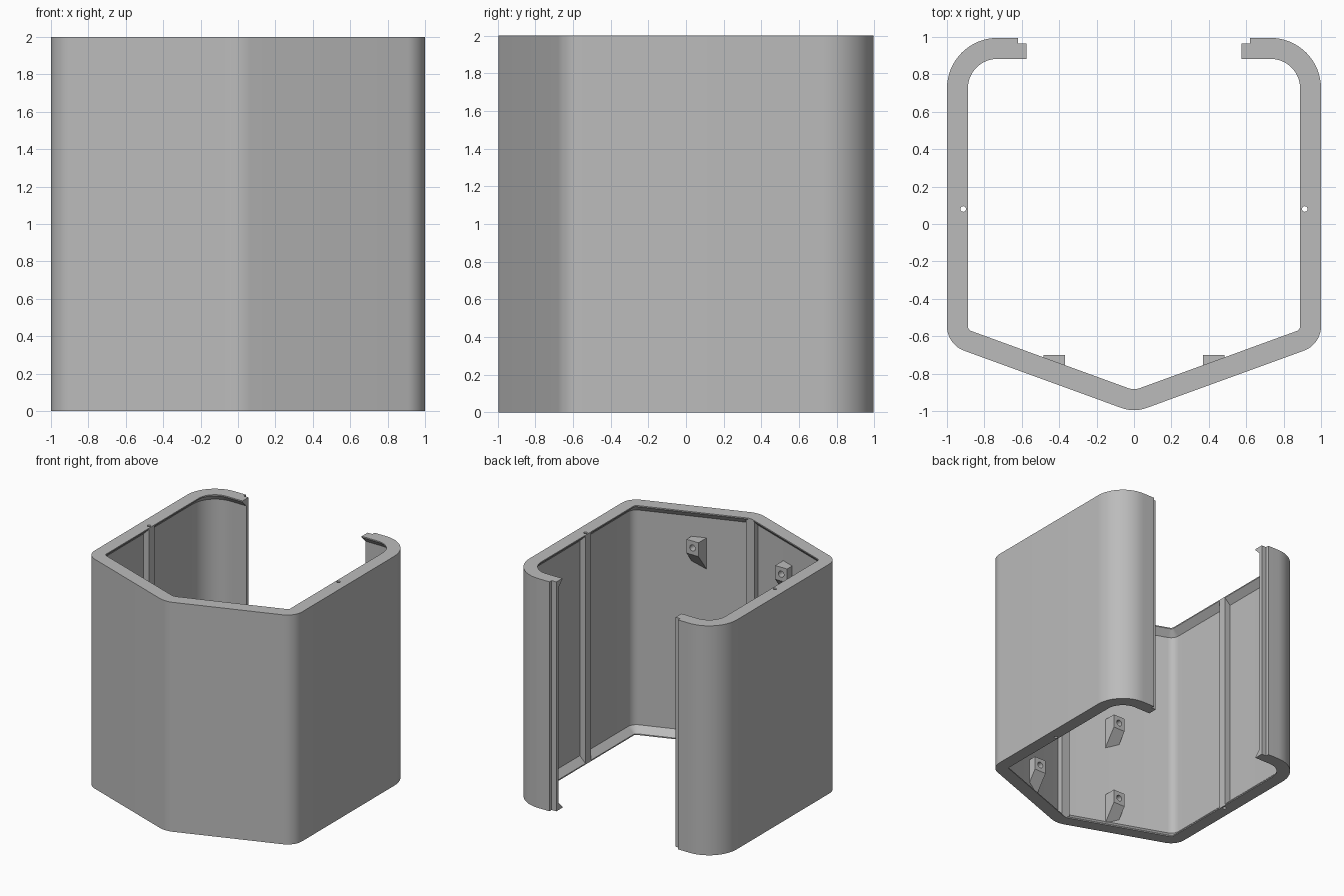
import bpy, bmesh, math
from math import sin, cos, radians
from mathutils import Matrix

cube = bpy.data.objects.get("Cube")
if cube:
    bpy.data.objects.remove(cube)

grey = bpy.data.materials.new("light_grey")
grey.use_nodes = True
COLOUR = (0.5, 0.5, 0.5, 1)
grey.diffuse_color = COLOUR
grey.node_tree.nodes["Principled BSDF"].inputs["Base Color"].default_value = COLOUR

HEIGHT, WALL, RIM, LIP, STEP = 2.0, 0.058, 0.112, 0.01, 0.03
BACK, TONGUE_X, STEP_X = 0.995, 0.575, 0.62
APEX, SLOPE = -1.008, radians(20)


def make(name, bm):
    bmesh.ops.recalc_face_normals(bm, faces=bm.faces)
    mesh = bpy.data.meshes.new(name)
    bm.to_mesh(mesh)
    bm.free()
    mesh.materials.append(grey)
    ob = bpy.data.objects.new(name, mesh)
    bpy.context.collection.objects.link(ob)
    return ob


def smooth(ob):
    bpy.ops.object.select_all(action='DESELECT')
    ob.select_set(True)
    bpy.context.view_layer.objects.active = ob
    bpy.ops.object.shade_smooth_by_angle(angle=radians(30))


def box(name, x0, x1, y0, y1, z0, z1):
    bm = bmesh.new()
    fit = Matrix.Translation(((x0 + x1) / 2, (y0 + y1) / 2, (z0 + z1) / 2))
    fit = fit @ Matrix.Diagonal((x1 - x0, y1 - y0, z1 - z0, 1))
    bmesh.ops.create_cube(bm, size=1, matrix=fit)
    return make(name, bm)


def drill(ob, centre, radius, depth, along_y=False):
    """Cut a round hole and discard the cutter."""
    bm = bmesh.new()
    turn = Matrix.Rotation(radians(90), 4, 'X') if along_y else Matrix()
    bmesh.ops.create_cone(bm, cap_ends=True, segments=16, radius1=radius,
                          radius2=radius, depth=depth,
                          matrix=Matrix.Translation(centre) @ turn)
    cutter = make("hole_cutter", bm)
    cutter.hide_render = True
    bpy.ops.object.select_all(action='DESELECT')
    ob.select_set(True)
    bpy.context.view_layer.objects.active = ob
    mod = ob.modifiers.new("hole", 'BOOLEAN')
    mod.operation, mod.solver, mod.object = 'DIFFERENCE', 'EXACT', cutter
    bpy.ops.object.modifier_apply(modifier=mod.name)
    bpy.data.objects.remove(cutter)


def arc(cx, cy, r, a0, a1, n):
    return [(cx + r * cos(a0 + (a1 - a0) * i / n), cy + r * sin(a0 + (a1 - a0) * i / n))
            for i in range(n + 1)]


def shell_path(d):
    """Plan outline moved inward by d, from one back flange round to the other."""
    down = radians(-90)
    r_nose, r_front, r_back = 0.2, 0.14, 0.27
    nose = arc(0, APEX + r_nose / cos(SLOPE), r_nose - d, down, down + SLOPE, 5)
    cx = 1 - r_front
    cy = APEX + cx * math.tan(SLOPE) + r_front / cos(SLOPE)
    front = arc(cx, cy, r_front - d, down + SLOPE, 0, 10)
    back = arc(1 - r_back, BACK - r_back, r_back - d, 0, radians(90), 16)
    half = nose + front + back + [(STEP_X, BACK - d)]
    return [(-x, y) for x, y in reversed(half[1:])] + half


def sweep(name, path_at, outer):
    """Carry the wall section, with chamfered rims, along a plan path."""
    ch = LIP + RIM - WALL
    section = [(outer, 0), (outer, HEIGHT), (RIM, HEIGHT), (RIM, HEIGHT - LIP),
               (WALL, HEIGHT - ch), (WALL, ch), (RIM, LIP), (RIM, 0)]
    bm = bmesh.new()
    rows = [[bm.verts.new((x, y, z)) for x, y in path_at(d)] for d, z in section]
    for a, b in zip(rows, rows[1:] + rows[:1]):
        for i in range(len(a) - 1):
            bm.faces.new((a[i], a[i + 1], b[i + 1], b[i]))
    for end in (0, -1):
        bm.faces.new([row[end] for row in rows])
    return make(name, bm)


# Main wall with rims at top and bottom
shell = sweep("shell_wall", shell_path, 0)
HOLE_X, HOLE_Y = 0.913, 0.08

for side, s in (("left", 1), ("right", -1)):
    # Thinner tongue on the edge of each back flange
    sweep(side + "_tongue",
          lambda d: [(s * STEP_X, BACK - d), (s * TONGUE_X, BACK - d)], STEP)

    # Side rib with a pin hole running its full height
    x0, x1 = sorted((s * (1 - RIM), s * 0.948))
    rib = box(side + "_rib", x0, x1, HOLE_Y - 0.037, HOLE_Y + 0.037, LIP, HEIGHT - LIP)
    for ob in (shell, rib):
        drill(ob, (s * HOLE_X, HOLE_Y, HEIGHT / 2), 0.015, HEIGHT + 0.2)
    smooth(rib)

    # Three screw brackets with sloped undersides
    for level, top in (("lower", 0.32), ("middle", 1.04), ("upper", 1.76)):
        profile = [(-0.70, top), (-0.70, top - 0.12), (-0.825, top - 0.29), (-0.825, top)]
        bm = bmesh.new()
        face = bm.faces.new([bm.verts.new((s * 0.37, y, z)) for y, z in profile])
        ext = bmesh.ops.extrude_face_region(bm, geom=[face], use_keep_orig=True)
        moved = [v for v in ext["geom"] if isinstance(v, bmesh.types.BMVert)]
        bmesh.ops.translate(bm, verts=moved, vec=(s * 0.115, 0, 0))
        bracket = make(f"{side}_{level}_bracket", bm)
        drill(bracket, (s * 0.4275, -0.70, top - 0.06), 0.027, 0.12, along_y=True)
        smooth(bracket)

smooth(shell)

# Rib inside the front corner
box("front_rib", -0.04, 0.04, -0.94, -0.883, LIP, HEIGHT - LIP)
